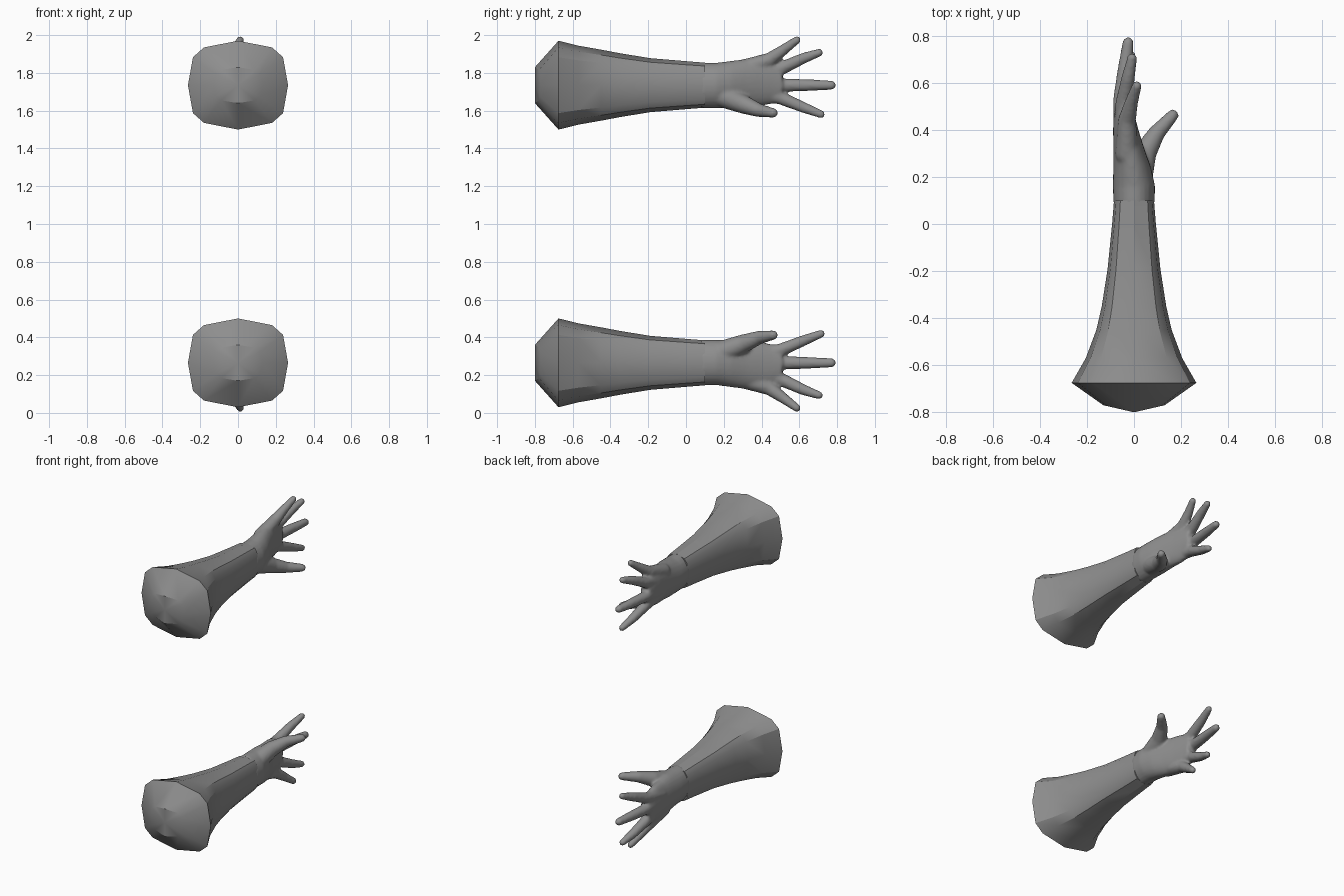
import bpy, bmesh, math
from mathutils import Vector

if "Cube" in bpy.data.objects:
    bpy.data.objects.remove(bpy.data.objects["Cube"])

grey = bpy.data.materials.new("glove grey")
grey.diffuse_color = (0.27, 0.27, 0.27, 1)
grey.use_nodes = True
grey.node_tree.nodes["Principled BSDF"].inputs["Base Color"].default_value = grey.diffuse_color

AXIS = 0.735   # arm axis height above the mirror plane at z = 1

# quarter of the unit cross-section, turned into a 12-sided ring
QUARTER = [(1, 0), (.9, .63), (.68, .85)]
SECTION = (QUARTER + [(0, 1)] + [(-x, z) for x, z in QUARTER[::-1]]
           + [(-x, -z) for x, z in QUARTER[1:]] + [(0, -1)]
           + [(x, -z) for x, z in QUARTER[:0:-1]])
ROUND = [(math.cos(a * math.tau / 24), math.sin(a * math.tau / 24)) for a in range(24)]


def loft(bm, rings, section, bulge=0.0, cap_end=True):
    """Skin rings of (y, x centre, z centre, half width, half height)."""
    loops = []
    for i, (y, cx, cz, w, h) in enumerate(rings):
        lift = bulge if i == 0 else 0
        loops.append([bm.verts.new((cx + u * w, y + lift * abs(u), cz + v * h))
                      for u, v in section])
    n = len(section)
    for a, b in zip(loops, loops[1:]):
        for k in range(n):
            bm.faces.new((a[k], a[(k + 1) % n], b[(k + 1) % n], b[k]))
    y, cx, cz = rings[0][:3]
    tip = bm.verts.new((cx, y, cz))
    for k in range(n):
        bm.faces.new((tip, loops[0][(k + 1) % n], loops[0][k]))
    if cap_end:
        bm.faces.new(loops[-1])


def digit(bm, joints):
    """Rounded tapered segments through (x, y, z, radius) joints."""
    for a, b in zip(joints, joints[1:]):
        part = bmesh.new()
        for x, y, z, r in (a, b):
            ball = bmesh.ops.create_icosphere(part, subdivisions=3, radius=r)
            bmesh.ops.translate(part, verts=ball["verts"], vec=Vector((x, y, z)))
        hull = bmesh.ops.convex_hull(part, input=part.verts[:])
        inner = [g for g in hull["geom_interior"] if isinstance(g, bmesh.types.BMVert)]
        bmesh.ops.delete(part, geom=inner, context="VERTS")
        me = bpy.data.meshes.new("segment")
        part.to_mesh(me)
        part.free()
        bm.from_mesh(me)
        bpy.data.meshes.remove(me)


def finish(bm, name, side):
    for v in bm.verts:
        v.co.z = 1 + side * v.co.z
    bmesh.ops.recalc_face_normals(bm, faces=bm.faces[:])
    me = bpy.data.meshes.new(name)
    bm.to_mesh(me)
    bm.free()
    me.materials.append(grey)
    ob = bpy.data.objects.new(name, me)
    bpy.context.collection.objects.link(ob)
    bpy.ops.object.select_all(action="DESELECT")
    bpy.context.view_layer.objects.active = ob
    ob.select_set(True)
    return ob


SLEEVE = [(-.8, .13, .095), (-.675, .265, .235), (-.57, .205, .209), (-.45, .16, .188),
          (-.35, .137, .169), (-.19, .112, .143), (0, .093, .127), (.1, .085, .119)]

# palm rings: y, x centre, z centre, half width, half height
PALM = [(.08, 0, .733, .087, .12), (.16, 0, .733, .09, .12), (.24, -.008, .738, .08, .126),
        (.32, -.022, .748, .066, .126), (.40, -.035, .752, .054, .126),
        (.46, -.042, .752, .045, .115), (.51, -.045, .745, .036, .095)]

DIGITS = [
    [(-.03, .30, .82, .05), (-.03, .44, .868, .038), (-.01, .52, .925, .028), (.012, .587, .974, .021)],
    [(-.045, .34, .78, .04), (-.045, .51, .826, .035), (-.025, .62, .877, .029), (-.008, .705, .907, .021)],
    [(-.045, .34, .735, .04), (-.055, .52, .735, .035), (-.04, .65, .735, .031), (-.025, .77, .735, .024)],
    [(-.045, .34, .70, .04), (-.045, .50, .668, .035), (-.03, .62, .618, .029), (-.012, .715, .581, .021)],
    [(.02, .20, .675, .06), (.045, .30, .635, .05), (.095, .385, .602, .036), (.165, .462, .588, .025)],
]

for side, label in ((1, "upper"), (-1, "lower")):
    # flared sleeve with a blunt closed end
    bm = bmesh.new()
    loft(bm, [(y, 0, AXIS, w, h) for y, w, h in SLEEVE], SECTION, bulge=.03)
    finish(bm, label + "_sleeve", side)
    bpy.ops.object.shade_smooth_by_angle(angle=math.radians(32))

    # hand: palm and digits fused into one soft skin
    bm = bmesh.new()
    loft(bm, PALM, ROUND)
    for joints in DIGITS:
        digit(bm, joints)
    hand = finish(bm, label + "_hand", side)
    fuse = hand.modifiers.new("fuse", "REMESH")
    fuse.mode = "VOXEL"
    fuse.voxel_size = .009
    fuse.use_smooth_shade = True
    soft = hand.modifiers.new("soften", "SMOOTH")
    soft.factor = .5
    soft.iterations = 5
    bpy.ops.object.shade_smooth()
